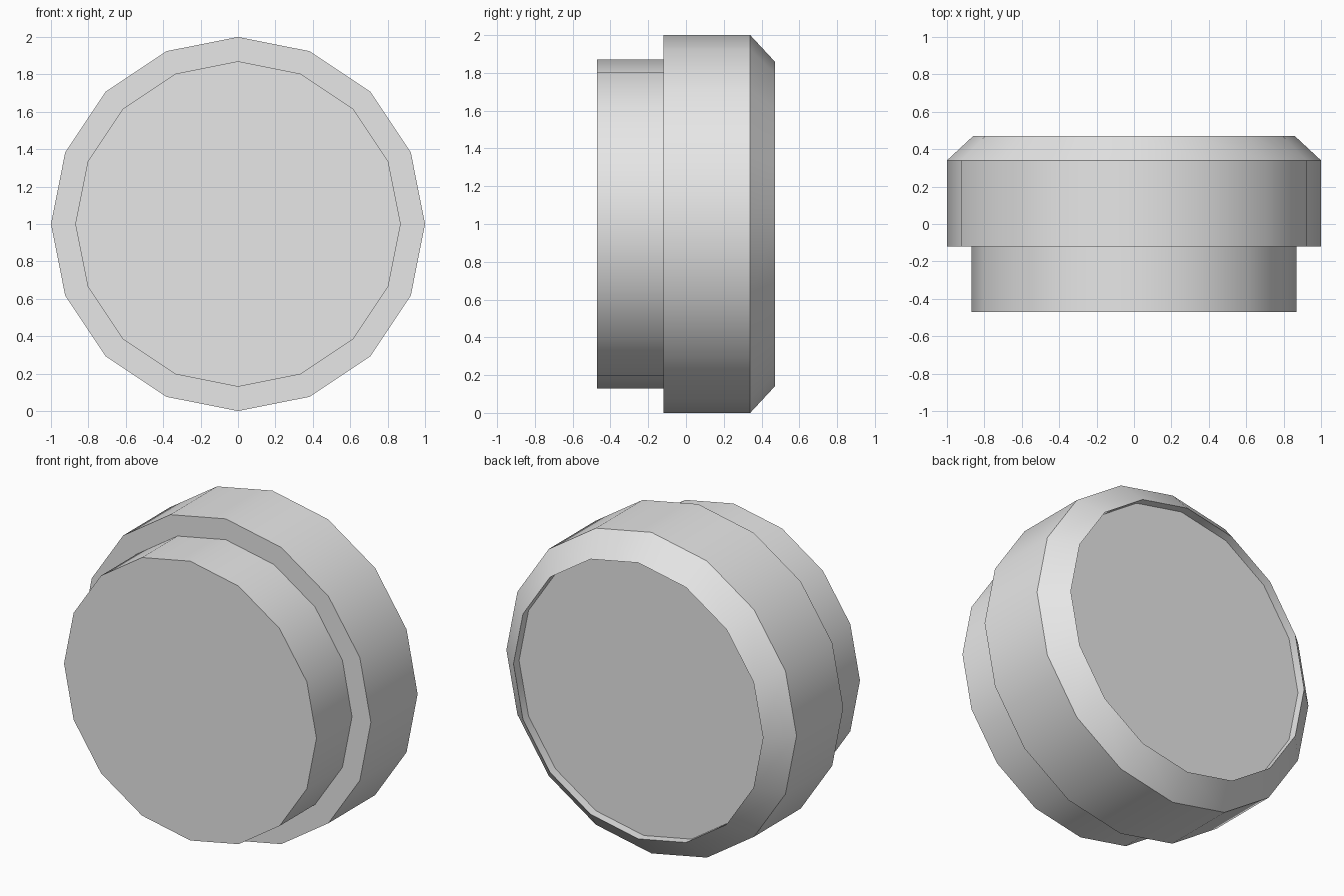
import bpy, bmesh, math

cube = bpy.data.objects.get("Cube")
if cube:
    bpy.data.objects.remove(cube, do_unlink=True)

SIDES = 16

grey = bpy.data.materials.new("light_grey")
grey.use_nodes = True
colour = (0.8, 0.8, 0.8, 1)
grey.diffuse_color = colour
grey.node_tree.nodes["Principled BSDF"].inputs["Base Color"].default_value = colour


def lathe(name, profile):
    """Spin (radius, y) points round the y axis and cap both ends."""
    bm = bmesh.new()
    rings = []
    for radius, y in profile:
        angles = [2 * math.pi * i / SIDES for i in range(SIDES)]
        rings.append([bm.verts.new((radius * math.cos(a), y, 1 + radius * math.sin(a)))
                      for a in angles])
    for a, b in zip(rings, rings[1:]):
        for i in range(SIDES):
            j = (i + 1) % SIDES
            bm.faces.new((a[i], a[j], b[j], b[i]))
    bm.faces.new(rings[0])
    bm.faces.new(rings[-1])
    bmesh.ops.recalc_face_normals(bm, faces=bm.faces[:])
    mesh = bpy.data.meshes.new(name)
    bm.to_mesh(mesh)
    bm.free()
    mesh.materials.append(grey)
    obj = bpy.data.objects.new(name, mesh)
    bpy.context.collection.objects.link(obj)
    bpy.ops.object.select_all(action='DESELECT')
    obj.select_set(True)
    bpy.context.view_layer.objects.active = obj
    bpy.ops.object.shade_smooth_by_angle(angle=math.radians(30))
    return obj


# Stepped round cap: narrow plug, wide body, chamfered rim, shallow recess
lathe("stepped_cap", [
    (0.87, -0.47), (0.87, -0.12),
    (1.0, -0.12), (1.0, 0.34),
    (0.86, 0.47), (0.86, 0.415),
])
